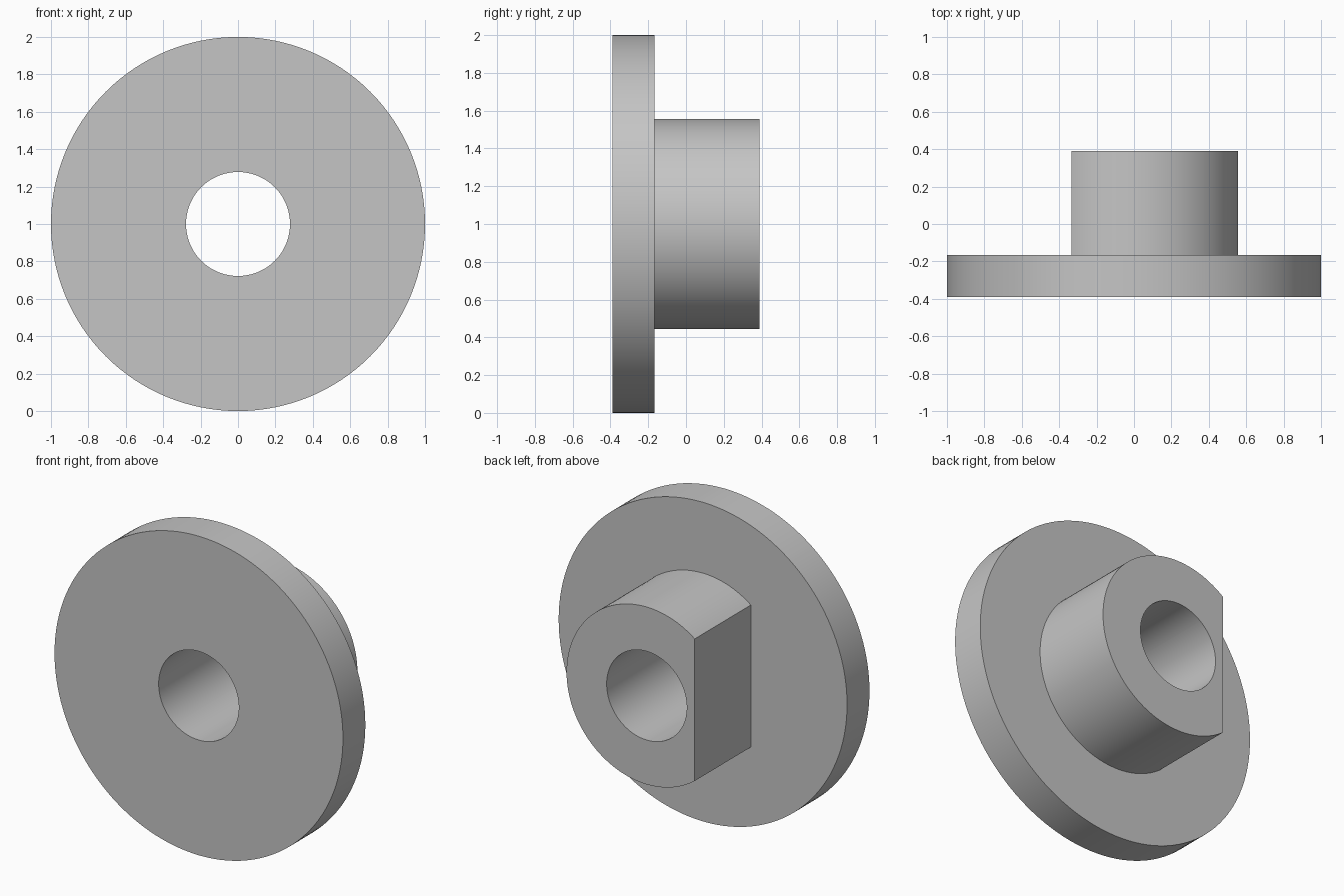
import bpy
import bmesh
from math import acos, cos, sin, pi

cube = bpy.data.objects.get("Cube")
if cube:
    bpy.data.objects.remove(cube, do_unlink=True)

# Main dimensions
FLANGE_R, BOSS_R, BORE_R = 1.0, 0.556, 0.278
FLAT_X = 0.333
FRONT, STEP, BACK = -0.389, -0.167, 0.389
SEGMENTS = 128

# Shared angles, with the two corners of the boss flat added exactly
corner = acos(-FLAT_X / BOSS_R)
angles = sorted([2 * pi * i / SEGMENTS for i in range(SEGMENTS)]
                + [corner, 2 * pi - corner])


def circle(radius):
    return lambda a: radius


def d_shape(a):
    """Boss outline: a circle cut by a flat on the -x side."""
    return min(BOSS_R, -FLAT_X / cos(a)) if cos(a) < -0.01 else BOSS_R


def add_ring(bm, outline, y):
    return [bm.verts.new((outline(a) * cos(a), y, 1 + outline(a) * sin(a)))
            for a in angles]


# Closed section: bore, flange face, rim, step, boss wall, boss end
section = [(circle(BORE_R), FRONT), (circle(FLANGE_R), FRONT),
           (circle(FLANGE_R), STEP), (d_shape, STEP),
           (d_shape, BACK), (circle(BORE_R), BACK)]

bm = bmesh.new()
rings = [add_ring(bm, outline, y) for outline, y in section]
n = len(angles)
for k, ring in enumerate(rings):
    following = rings[(k + 1) % len(rings)]
    for i in range(n):
        j = (i + 1) % n
        bm.faces.new((ring[i], ring[j], following[j], following[i]))
bmesh.ops.recalc_face_normals(bm, faces=bm.faces)

mesh = bpy.data.meshes.new("flanged_bushing")
bm.to_mesh(mesh)
bm.free()
bushing = bpy.data.objects.new("flanged_bushing", mesh)
bpy.context.collection.objects.link(bushing)

# Plain grey material
grey = bpy.data.materials.new("plain_grey")
grey.use_nodes = True
colour = (0.56, 0.56, 0.56, 1)
grey.diffuse_color = colour
grey.node_tree.nodes["Principled BSDF"].inputs["Base Color"].default_value = colour
mesh.materials.append(grey)

# Smooth round walls, crisp edges
bpy.ops.object.select_all(action="DESELECT")
bushing.select_set(True)
bpy.context.view_layer.objects.active = bushing
bpy.ops.object.shade_smooth_by_angle(angle=pi / 6)
